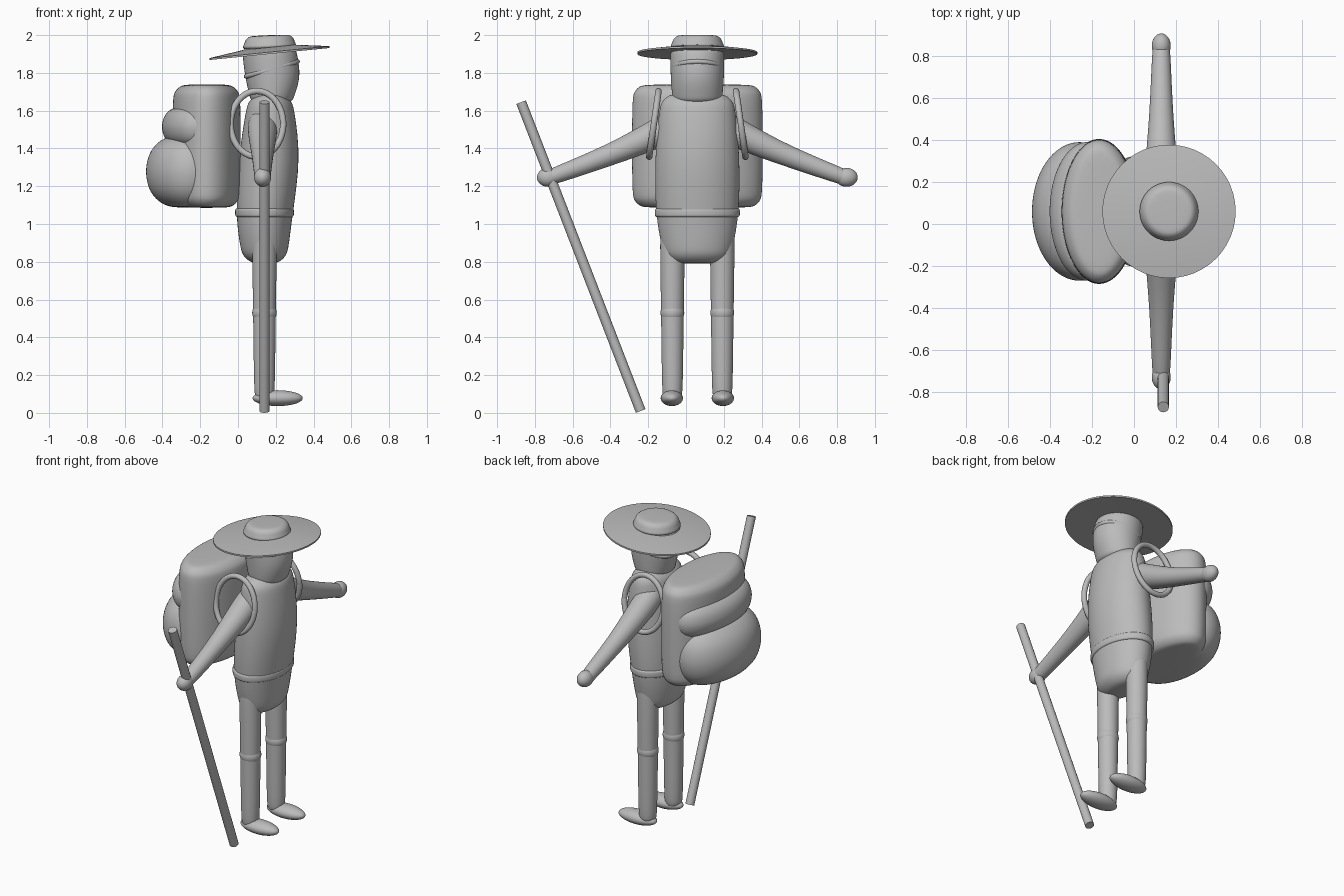
import bpy, bmesh, math
from mathutils import Vector

if "Cube" in bpy.data.objects:
    bpy.data.objects.remove(bpy.data.objects["Cube"], do_unlink=True)

MIDDLE = 0.06  # y of the figure's mirror plane
GREY = (0.5, 0.5, 0.5, 1)

clay = bpy.data.materials.new("grey clay")
clay.use_nodes = True
clay.diffuse_color = GREY
clay.node_tree.nodes["Principled BSDF"].inputs["Base Color"].default_value = GREY


def finish(name, bm, smoothing):
    """Turn a bmesh into a smooth shaded grey object."""
    bmesh.ops.recalc_face_normals(bm, faces=bm.faces)
    mesh = bpy.data.meshes.new(name)
    bm.to_mesh(mesh)
    bm.free()
    mesh.materials.append(clay)
    part = bpy.data.objects.new(name, mesh)
    bpy.context.collection.objects.link(part)
    if smoothing:
        modifier = part.modifiers.new("smooth", "SUBSURF")
        modifier.levels = modifier.render_levels = smoothing
    bpy.ops.object.select_all(action="DESELECT")
    part.select_set(True)
    bpy.context.view_layer.objects.active = part
    bpy.ops.object.shade_smooth_by_angle(angle=math.radians(50))


def rounded_end(ring, neighbour, dome):
    """Rings that shrink along a quarter circle beyond the last ring."""
    centre, u, v = ring
    outward = (centre - neighbour[0]).normalized()
    result = []
    for degrees in (30, 60, 85):
        a = math.radians(degrees)
        inset = dome * (1 - math.cos(a))
        result.append((centre + outward * dome * math.sin(a),
                       u * (1 - inset / u.length), v * (1 - inset / v.length)))
    return result


def loft(name, rings, start_dome=0, end_dome=0, sides=24, smoothing=2):
    """Skin elliptical rings, each given as centre, u axis and v axis."""
    rings = [tuple(Vector(part) for part in ring) for ring in rings]
    before, after = [], []
    if start_dome:
        before = rounded_end(rings[0], rings[1], start_dome)[::-1]
    if end_dome:
        after = rounded_end(rings[-1], rings[-2], end_dome)
    bm = bmesh.new()
    loops = []
    for centre, u, v in before + rings + after:
        angles = [math.tau * i / sides for i in range(sides)]
        loops.append([bm.verts.new(centre + u * math.cos(a) + v * math.sin(a)) for a in angles])
    for low, high in zip(loops, loops[1:]):
        for i in range(sides):
            bm.faces.new((low[i - 1], low[i], high[i], high[i - 1]))
    bm.faces.new(loops[0])
    bm.faces.new(loops[-1])
    finish(name, bm, smoothing)


def stack(name, levels, dome):
    """Body of horizontal sections: height, back x, front x, half width."""
    rings = [(((back + front) / 2, MIDDLE, z), ((front - back) / 2, 0, 0), (0, half, 0))
             for z, back, front, half in levels]
    loft(name, rings, dome, dome)


def pillow(name, bottom, top, back, front, half, dome):
    """Soft upright sack with the same section all the way up."""
    stack(name, [(z, back, front, half) for z in (bottom + dome, top - dome)], dome)


def tube(name, path, radii, rounded=True, **options):
    """Round sections along a path."""
    points = [Vector(p) for p in path]
    rings = []
    for i, (p, radius) in enumerate(zip(points, radii)):
        along = (points[min(i + 1, len(points) - 1)] - points[max(i - 1, 0)]).normalized()
        side = Vector((0, 1, 0)).cross(along)
        if side.length < 0.1:
            side = Vector((1, 0, 0))
        side.normalize()
        rings.append((p, side * radius, along.cross(side) * radius))
    loft(name, rings, radii[0] * rounded, radii[-1] * rounded, **options)


def ball(name, centre, size):
    """Ellipsoid with the given half sizes."""
    bm = bmesh.new()
    bmesh.ops.create_uvsphere(bm, u_segments=24, v_segments=16, radius=1)
    bmesh.ops.scale(bm, vec=size, verts=bm.verts)
    bmesh.ops.translate(bm, vec=centre, verts=bm.verts)
    finish(name, bm, 1)


def turned(name, profile, slope, **options):
    """Hat part turned around the head, rising towards the front."""
    loft(name, [((0.167, MIDDLE, z), (r, 0, r * slope), (0, r, 0)) for r, z in profile],
         sides=48, **options)


# Body
stack("torso", [(0.88, 0.01, 0.27, 0.19), (1.05, -0.015, 0.29, 0.225),
                (1.35, 0, 0.335, 0.228), (1.6, 0.04, 0.3, 0.205)], dome=0.09)
pillow("waistband", 1.035, 1.085, -0.017, 0.298, 0.228, dome=0.015)

# Head with a cloth over the lower face
stack("head", [(1.68, 0.06, 0.3, 0.135), (1.78, 0.035, 0.335, 0.143),
               (1.9, 0.022, 0.315, 0.145)], dome=0.04)
turns = [math.tau * i / 32 for i in range(33)]
tube("face_cloth_edge", [(0.177 + 0.138 * math.cos(a), MIDDLE + 0.13 * math.sin(a),
                          1.82 + 0.04 * math.cos(a)) for a in turns],
     [0.014] * len(turns), sides=10, smoothing=1)

# Wide hat
turned("hat_brim", [(0.1, 1.91), (0.318, 1.9), (0.318, 1.91), (0.14, 1.935)], 0.1, smoothing=0)
turned("hat_crown", [(0.155, 1.92), (0.135, 1.955)], 0.04, end_dome=0.045)

# Backpack: tall sack with two rolls behind it
pillow("backpack", 1.085, 1.74, -0.35, 0.017, 0.35, dome=0.08)
pillow("lower_roll", 1.085, 1.47, -0.49, -0.03, 0.335, dome=0.16)
pillow("upper_roll", 1.41, 1.62, -0.405, -0.04, 0.335, dome=0.09)

# Paired limbs and straps
for sign, side in ((-1, "right_"), (1, "left_")):
    def outward(distance):
        return MIDDLE + sign * distance

    arm = [(0.12, 1.53), (0.25, 1.46), (0.46, 1.365), (0.77, 1.25)]
    tube(side + "arm", [(0.13, outward(d), z) for d, z in arm], [0.08, 0.076, 0.056, 0.044])
    ball(side + "hand", (0.13, outward(0.79), 1.247), (0.046, 0.06, 0.05))
    leg = [0.95, 0.53, 0.11]
    tube(side + "leg", [(0.14, outward(0.132), z) for z in leg], [0.068, 0.06, 0.056])
    ball(side + "knee", (0.14, outward(0.132), leg[1]), (0.066, 0.064, 0.06))
    ball(side + "foot", (0.21, outward(0.135), 0.078), (0.135, 0.06, 0.042))
    # Strap loop leans outwards towards its bottom
    strap = [(0.1 + 0.14 * math.cos(a), outward(0.23 - 0.025 * math.sin(a)),
              1.53 + 0.175 * math.sin(a)) for a in turns]
    tube(side + "strap", strap, [0.018] * len(turns), sides=10, smoothing=1)

# Walking stick
tube("walking_stick", [(0.14, -0.24, 0.01), (0.14, -0.873, 1.645)], [0.027] * 2,
     rounded=False, sides=16, smoothing=0)
